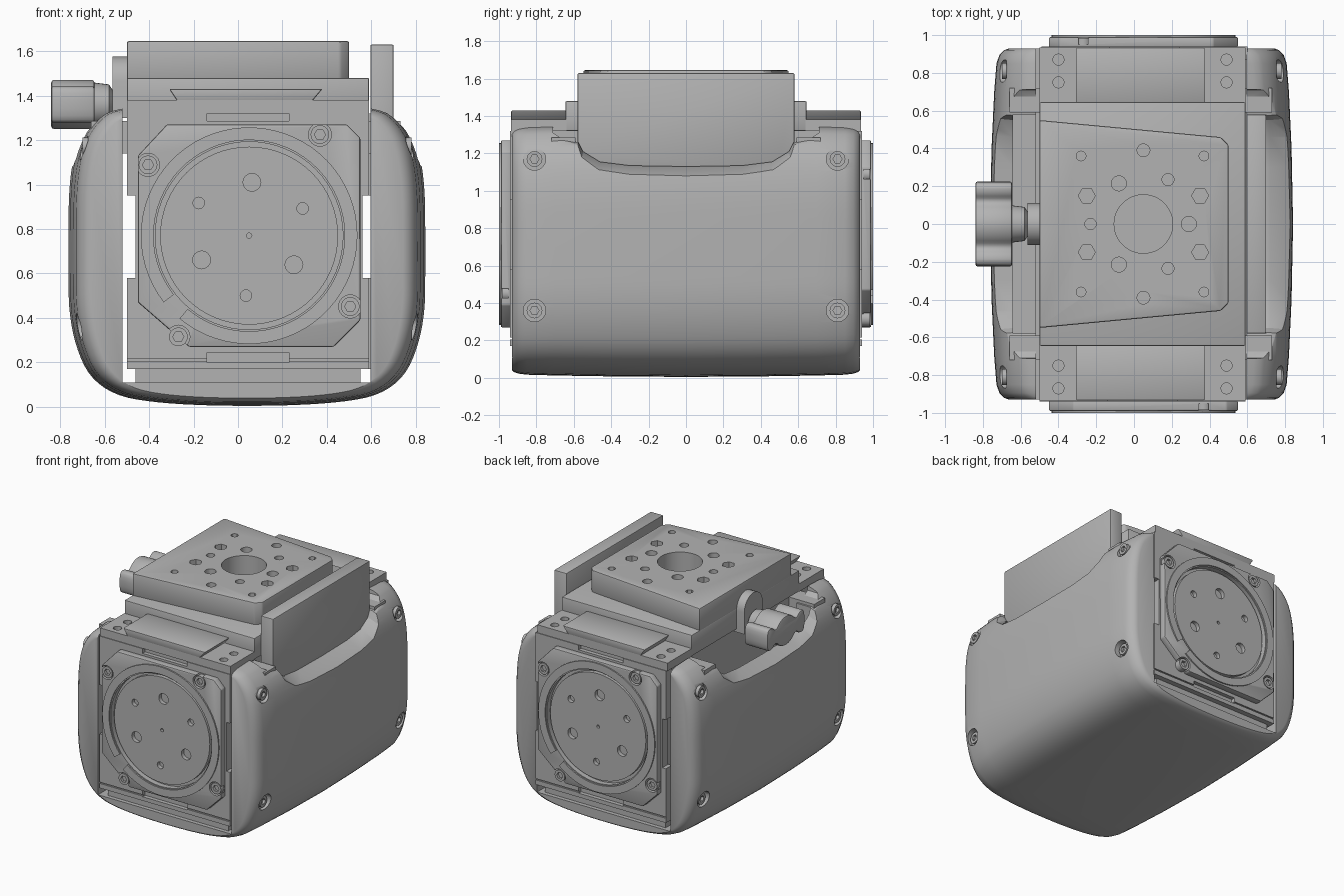
import bpy, bmesh
from math import sin, cos, pi, radians
from mathutils import Matrix

if "Cube" in bpy.data.objects:
    bpy.data.objects.remove(bpy.data.objects["Cube"])

CX, CZ = 0.05, 0.77          # centre of the round end faces

grey = bpy.data.materials.new("machined grey")
grey.use_nodes = True
grey.diffuse_color = (0.45, 0.45, 0.45, 1)
grey.node_tree.nodes["Principled BSDF"].inputs["Base Color"].default_value = (0.45, 0.45, 0.45, 1)
parts = []


def loft(name, axis, stations):
    """Skin closed outlines placed at positions along an axis."""
    place = {"x": lambda w, u, v: (w, u, v),
             "y": lambda w, u, v: (u, w, v),
             "z": lambda w, u, v: (u, v, w)}[axis]
    bm = bmesh.new()
    rings = [[bm.verts.new(place(w, u, v)) for u, v in pts] for w, pts in stations]
    n = len(rings[0])
    for a, b in zip(rings, rings[1:]):
        for i in range(n):
            j = (i + 1) % n
            bm.faces.new((a[i], a[j], b[j], b[i]))
    bm.faces.new(rings[0])
    bm.faces.new(rings[-1])
    bmesh.ops.recalc_face_normals(bm, faces=bm.faces)
    mesh = bpy.data.meshes.new(name)
    bm.to_mesh(mesh)
    bm.free()
    mesh.materials.append(grey)
    ob = bpy.data.objects.new(name, mesh)
    bpy.context.collection.objects.link(ob)
    parts.append(ob)
    return ob


def prism(name, axis, pts, a, b):
    return loft(name, axis, [(a, pts), (b, pts)])


def circle(u, v, r, n=32):
    return [(u + r * cos(2 * pi * i / n), v + r * sin(2 * pi * i / n)) for i in range(n)]


def rect(u0, u1, v0, v1):
    return [(u0, v0), (u1, v0), (u1, v1), (u0, v1)]


def box(name, x0, x1, y0, y1, z0, z1):
    return prism(name, "z", rect(x0, x1, y0, y1), z0, z1)


def soften(pts, times=3):
    """Round a closed outline by cutting its corners."""
    for _ in range(times):
        out = []
        for (a, b), (c, d) in zip(pts, pts[1:] + pts[:1]):
            out += [(a * .75 + c * .25, b * .75 + d * .25), (a * .25 + c * .75, b * .25 + d * .75)]
        pts = out
    return pts


def apply(ob, mod):
    bpy.context.view_layer.objects.active = ob
    bpy.ops.object.modifier_apply(modifier=mod.name)


def cut(ob, *cutters):
    for c in cutters:
        mod = ob.modifiers.new("cut", "BOOLEAN")
        mod.operation, mod.solver, mod.object = "DIFFERENCE", "EXACT", c
        apply(ob, mod)
        parts.remove(c)
        bpy.data.objects.remove(c)


def bevel(ob, width, segments=2):
    mod = ob.modifiers.new("bevel", "BEVEL")
    mod.width, mod.segments, mod.limit_method = width, segments, "ANGLE"
    apply(ob, mod)


# Outer shell: a barrelled housing, hollow from end to end and open on top
half = [(.35, .005), (.68, .07), (.80, .34), (.803, .7), (.80, 1.05), (.74, 1.26), (.58, 1.38)]
outline = soften(half + [(-x, z) for x, z in reversed(half)])
insets = [(.93, .10), (.92, .075), (.895, .05), (.85, .034), (.7, .022), (.4, .008), (0, 0)]


def shell_ring(inset):
    return [(.04 + x * (.803 - inset) / .803, .69 + (z - .69) * (.69 - inset * .35) / .69)
            for x, z in outline]


stations = [(-y, shell_ring(i)) for y, i in insets]
stations += [(y, shell_ring(i)) for y, i in reversed(insets[:-1])]
shell = loft("shell", "y", stations)

dip = [(0, 1.13), (.3, 1.135), (.46, 1.155), (.55, 1.21), (.575, 1.26), (.66, 1.275), (.71, 1.31), (.74, 1.7)]
dip = dip + [(-y, z) for y, z in reversed(dip[1:])]
low = [(y * 1.06, z - .16) for y, z in dip]
cut(shell,
    box("cavity", -.52, .595, -1.1, 1.1, .11, 1.6),
    box("side_pocket", -.64, 0, -.58, .58, .2, 1.6),
    box("plate_pocket", 0, .70, -.58, .58, .2, 1.6),
    loft("scoop", "x", [(-.98, low), (-.64, dip), (.72, dip), (1.06, low)]))

# Counterbored screws in the shell corners
for side in (-1, 1):
    for y in (-.81, .81):
        for z in (.36, 1.17):
            at = lambda d: .04 + side * d
            cut(shell, prism("counterbore", "x", circle(y, z, .06, 24), at(.715), at(1)))
            screw = prism("shell_screw", "x", circle(y, z, .042, 20), at(.70), at(.74))
            cut(screw, prism("socket", "x", circle(y, z, .024, 6), at(.72), at(1)))

# Inner body, feet and cross bars
box("core", -.45, .55, -.90, .90, .2, 1.34)
box("bottom_rail", -.46, .55, -.90, .90, .10, .2)
for s in (-1, 1):
    a, b = sorted((s * .59, s * .72))
    box("cross_bar", -.66, .73, a, b, 1.14, 1.285)

# One end: frame plate, octagonal face, broken ring, dial and bolts
frame_pts = [(-.5, .17), (.59, .17), (.59, .58), (.56, .58), (.56, .95), (.59, .95),
             (.59, 1.32), (-.5, 1.32), (-.5, .95), (-.46, .95), (-.46, .58), (-.5, .58)]
first = len(parts)
frame = prism("end_frame", "y", frame_pts, -.94, -.87)
for z in (.20, 1.285):
    cut(frame, prism("slot", "y", rect(-.14, .23, z, z + .045), -1.1, -.91))
cut(frame, prism("groove", "y", rect(-.6, .7, .205, .215), -1.1, -.93))

face_pts = [(-.22, .27), (.43, .27), (.55, .39), (.55, 1.21), (.49, 1.27), (-.32, 1.27),
            (-.45, 1.13), (-.45, .47)]
face = prism("end_face", "y", face_pts, -.99, -.935)
bevel(face, .008)
cut(face, prism("dial_recess", "y", circle(CX, CZ, .422, 64), -1.1, -.95))

arc = [radians(-130 + 348 * i / 64) for i in range(65)]
ring_pts = [(CX + .487 * cos(t), CZ + .487 * sin(t)) for t in arc]
ring_pts += [(CX + .43 * cos(t), CZ + .43 * sin(t)) for t in reversed(arc)]
ring = prism("broken_ring", "y", ring_pts, -1.0, -.96)

dial = prism("dial", "y", circle(CX, CZ, .40, 64), -.98, -.94)
cut(dial, prism("centre_hole", "y", circle(CX, CZ, .012, 12), -1.1, -.96))
for k in range(6):
    t = radians(87 + 60 * k)
    d, r = ((.24, .04), (.27, .026))[k % 2]
    cut(dial, prism("dial_hole", "y", circle(CX + d * cos(t), CZ + d * sin(t), r, 16), -1.1, -.95))

for deg in (145, 55, -35, -125):
    u, v = CX + .555 * cos(radians(deg)), CZ + .555 * sin(radians(deg))
    for target in (face, ring):
        cut(target, prism("bolt_recess", "y", circle(u, v, .052, 24), -1.1, -.95))
    bolt = prism("end_bolt", "y", circle(u, v, .042, 20), -.985, -.94)
    cut(bolt, prism("socket", "y", circle(u, v, .025, 6), -1.1, -.965))

# The other end is the same assembly turned half a turn
turn = Matrix.Translation((CX, 0, 0)) @ Matrix.Rotation(pi, 4, "Z") @ Matrix.Translation((-CX, 0, 0))
for ob in parts[first:]:
    twin = ob.copy()
    twin.data = ob.data.copy()
    twin.name = "rear_" + ob.name
    twin.data.transform(turn)
    bpy.context.collection.objects.link(twin)
    parts.append(twin)

# Top body with a dovetail bar and four screw pads
bed = box("top_bed", -.5, .59, -.645, .645, 1.32, 1.48)
bevel(bed, .008)
for s in (-1, 1):
    a, b = sorted((s * .64, s * .935))
    pad = box("screw_pad", -.5, .59, a, b, 1.32, 1.38)
    for x in (-.4, .49):
        for y in (.75, .87):
            cut(pad, prism("pad_hole", "z", circle(x, s * y, .03, 12), 1.35, 1.5))
    bar = prism("dovetail_bar", "y", [(-.27, 1.37), (.33, 1.37), (.38, 1.43), (-.31, 1.43)], a, b)
    bevel(bar, .008)

# Tapered mounting plate with its hole pattern
wedge = [(-.5, -.55), (.46, -.46), (.5, -.42), (.5, .42), (.46, .46), (-.5, .55)]
mount = prism("mounting_plate", "z", wedge, 1.47, 1.645)
bevel(mount, .01)
holes = [(.05, 0, .155, 48), (.29, 0, .04, 16), (-.23, 0, .03, 16)]
for s in (-1, 1):
    holes += [(.05, s * .39, .034, 16), (-.08, s * .215, .04, 16), (.18, s * .235, .032, 16)]
    for x in (-.25, .35):
        holes.append((x, s * .15, .045, 6))
    for x in (-.28, .37):
        holes.append((x, s * .36, .026, 12))
for x, y, r, n in holes:
    cut(mount, prism("mount_hole", "z", circle(x, y, r, n), 1.5, 1.8))

# Tall side guard standing in the dip of the shell
guard = [(-.58, 1.63), (-.58, 1.22), (-.5, 1.09), (.5, 1.09), (.58, 1.22), (.58, 1.63)]
bevel(prism("side_guard", "x", guard, .595, .70), .008)

# Clamp jaw, spindle and lobed wing knob
jaw = [(-.11, 1.30), (.11, 1.30)] + [(.11 * cos(pi * i / 12), 1.465 + .11 * sin(pi * i / 12)) for i in range(13)]
prism("clamp_jaw", "x", jaw, -.565, -.46)
loft("knob_hub", "x", [(-.56, circle(0, 1.36, .06)), (-.58, circle(0, 1.36, .09)),
                       (-.66, circle(0, 1.36, .1))])
wing = [(0, .115), (.07, .095), (.12, .045), (.165, .085), (.225, .08)]
quarter = wing[1:]
wing_pts = wing + [(y, -z) for y, z in reversed(wing)]
wing_pts += [(-y, -z) for y, z in quarter] + [(-y, z) for y, z in reversed(quarter)]
knob = prism("wing_knob", "x", soften([(y, 1.36 + z) for y, z in wing_pts], 2), -.84, -.645)
bevel(knob, .012)

# Smooth curved faces, keep machined edges crisp
bpy.ops.object.select_all(action="DESELECT")
for ob in parts:
    ob.select_set(True)
bpy.context.view_layer.objects.active = shell
bpy.ops.object.shade_smooth_by_angle(angle=radians(30))
